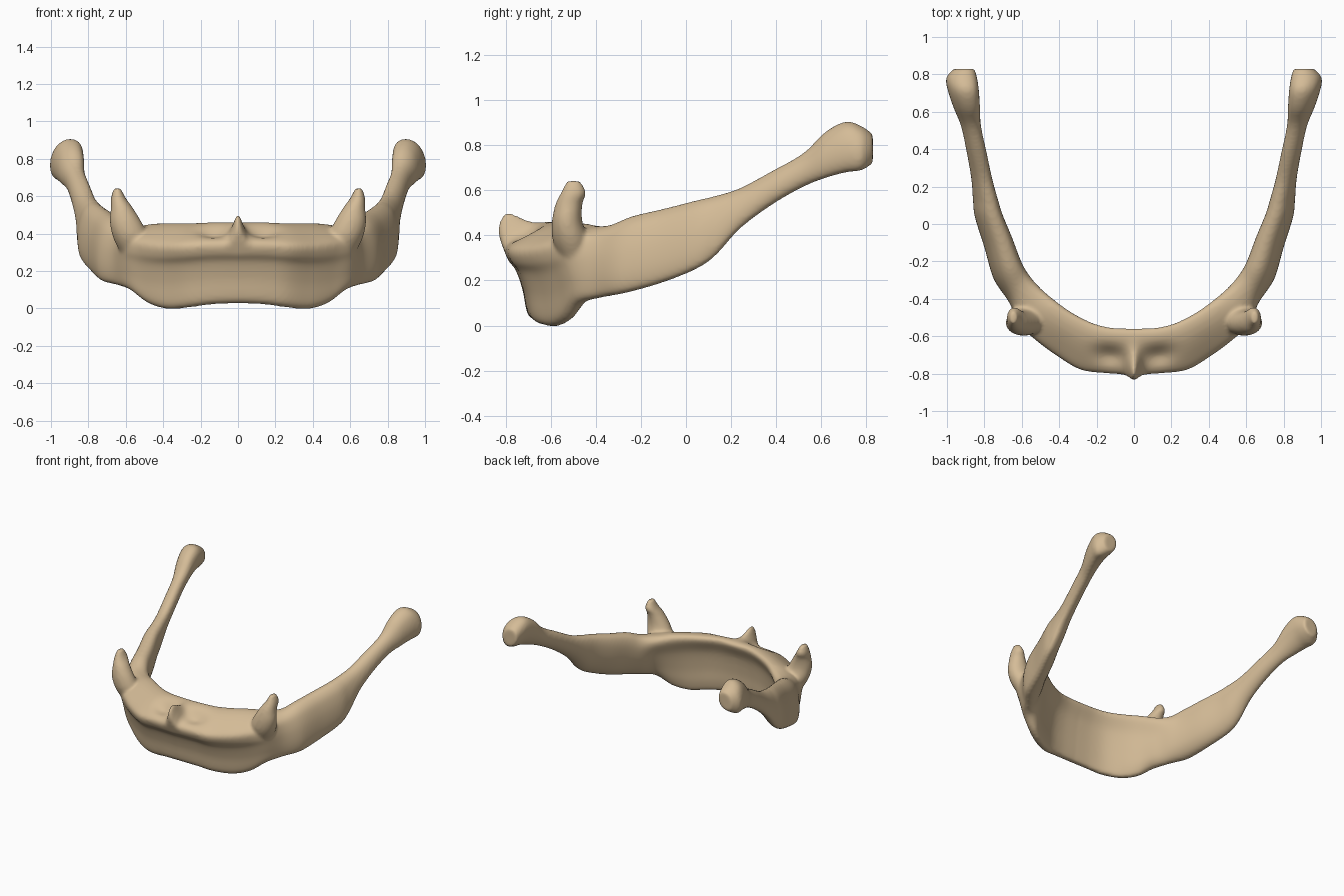
import bpy
import bmesh
import math

if "Cube" in bpy.data.objects:
    bpy.data.objects.remove(bpy.data.objects["Cube"])

bone = bpy.data.materials.new("bone_tan")
bone.use_nodes = True
bone_colour = (0.66, 0.50, 0.31, 1)
bone.diffuse_color = bone_colour
bone.node_tree.nodes["Principled BSDF"].inputs["Base Color"].default_value = bone_colour

# Cross-sections as (outward, height) fractions, from the inner top edge outwards
BODY = [(0, .93), (.1, 1), (.4, .97), (.75, .86), (1, .74), (.95, .61), (.81, .51),
        (.68, .3), (.58, .04), (.38, 0), (.3, .15), (.27, .4), (.18, .7)]
PLATE = [(.02, .76), (.12, .94), (.32, 1), (.55, .98), (.78, .86), (.93, .65), (1, .42),
         (1, .2), (.92, .04), (.74, 0), (.48, .06), (.23, .22), (.06, .47)]
ANGLES = [math.radians(150 - 360 * i / len(BODY)) for i in range(len(BODY))]
ROUND = [(.5 + .5 * math.cos(a), .5 + .5 * math.sin(a)) for a in ANGLES]
SECTIONS = [BODY, PLATE, ROUND]

# Half arch: inner x, y, outer x, y, bottom, top, section shape
STATIONS = [
    (0, -.56, 0, -.805, .03, .46, 0),
    (.12, -.555, .16, -.795, .025, .46, 0),
    (.22, -.53, .29, -.775, .01, .455, 0),
    (.33, -.475, .42, -.7, 0, .455, .05),
    (.42, -.41, .53, -.625, .03, .455, .2),
    (.5, -.34, .62, -.55, .1, .445, .45),
    (.56, -.27, .675, -.42, .125, .45, .8),
    (.6, -.2, .75, -.29, .145, .485, 1),
    (.65, -.07, .8, -.12, .19, .52, 1),
    (.7, .05, .85, .04, .25, .555, 1),
    (.725, .13, .86, .13, .31, .575, 1),
    (.755, .24, .87, .24, .43, .61, 1.2),
    (.785, .38, .895, .38, .535, .685, 1.5),
    (.815, .52, .925, .52, .615, .765, 1.6),
    (.82, .62, .965, .62, .655, .86, 1.4),
    (.825, .71, .995, .71, .68, .905, 1.3),
    (.835, .78, 1.005, .78, .69, .885, 1.3),
    (.85, .83, .965, .83, .72, .85, 1.6),
]

# Lesser horn rings: centre x, y, z, radius x, radius y
HORN = [(.55, -.49, .27, .06, .05), (.57, -.51, .37, .095, .08), (.6, -.528, .46, .085, .068),
        (.622, -.52, .54, .058, .06), (.64, -.5, .59, .04, .056), (.645, -.5, .642, .018, .03)]


def spline(points, steps, closed=False):
    """Smoothly resample a list of tuples with a Catmull-Rom curve."""
    n = len(points)
    pick = (lambda i: points[i % n]) if closed else (lambda i: points[max(0, min(n - 1, i))])
    result = []
    for i in range(n if closed else n - 1):
        a, b, c, d = (pick(i + k) for k in (-1, 0, 1, 2))
        for s in range(steps):
            t = s / steps
            result.append(tuple(
                q + .5 * t * (r - p + t * (2 * p - 5 * q + 4 * r - w + t * (3 * (q - r) + w - p)))
                for p, q, r, w in zip(a, b, c, d)))
    if not closed:
        result.append(points[-1])
    return result


def sculpt(x, y, z, d, h):
    """Raise the midline crest and press a hollow on each side of it."""
    if y < -.5 and h > .6:
        rise = min(1, (h - .6) / .12)
        crest = rise * math.exp(-(x / .034) ** 2 - ((d - .85) / .3) ** 2)
        pit = rise * math.exp(-((abs(x) - .13) / .08) ** 2 - ((d - .6) / .2) ** 2)
        y -= .04 * crest
        z += .115 * crest - .04 * pit
    return x, y, z


def arch_ring(station):
    ix, iy, ox, oy, low, high, shape = station
    first = min(1, max(0, int(shape)))
    mix = shape - first
    section = [tuple(u + (v - u) * mix for u, v in zip(p, q))
               for p, q in zip(SECTIONS[first], SECTIONS[first + 1])]
    return [sculpt(ix + (ox - ix) * d, iy + (oy - iy) * d, low + (high - low) * h, d, h)
            for d, h in spline(section, 4, True)]


def horn_ring(ring, sides=24):
    cx, cy, cz, rx, ry = ring
    turns = [math.tau * i / sides for i in range(sides)]
    return [(cx + rx * math.cos(a), cy + ry * math.sin(a), cz) for a in turns]


def mirrored(rings):
    return [[(-x, y, z) for x, y, z in ring] for ring in rings]


def loft(bm, rings):
    """Skin a row of rings and close both ends."""
    rows = [[bm.verts.new(p) for p in ring] for ring in rings]
    for a, b in zip(rows, rows[1:]):
        for i in range(len(a)):
            j = (i + 1) % len(a)
            bm.faces.new((a[i], a[j], b[j], b[i]))
    bm.faces.new(rows[0][::-1])
    bm.faces.new(rows[-1])


bm = bmesh.new()

# Body and greater horns as one continuous arch
half = [arch_ring(s) for s in spline(STATIONS, 8)]
loft(bm, mirrored(half[:0:-1]) + half)

# Lesser horns
horn = [horn_ring(r) for r in spline(HORN, 4)]
loft(bm, horn)
loft(bm, mirrored(horn))

bmesh.ops.recalc_face_normals(bm, faces=bm.faces)
mesh = bpy.data.meshes.new("arched_bone")
bm.to_mesh(mesh)
bm.free()
mesh.materials.append(bone)
arched_bone = bpy.data.objects.new("arched_bone", mesh)
bpy.context.collection.objects.link(arched_bone)

# Fuse the parts into one surface and soften the joins
fuse = arched_bone.modifiers.new("fuse", "REMESH")
fuse.mode = "VOXEL"
fuse.voxel_size = .011
fuse.use_smooth_shade = True
soften = arched_bone.modifiers.new("soften", "SMOOTH")
soften.factor = .5
soften.iterations = 6
